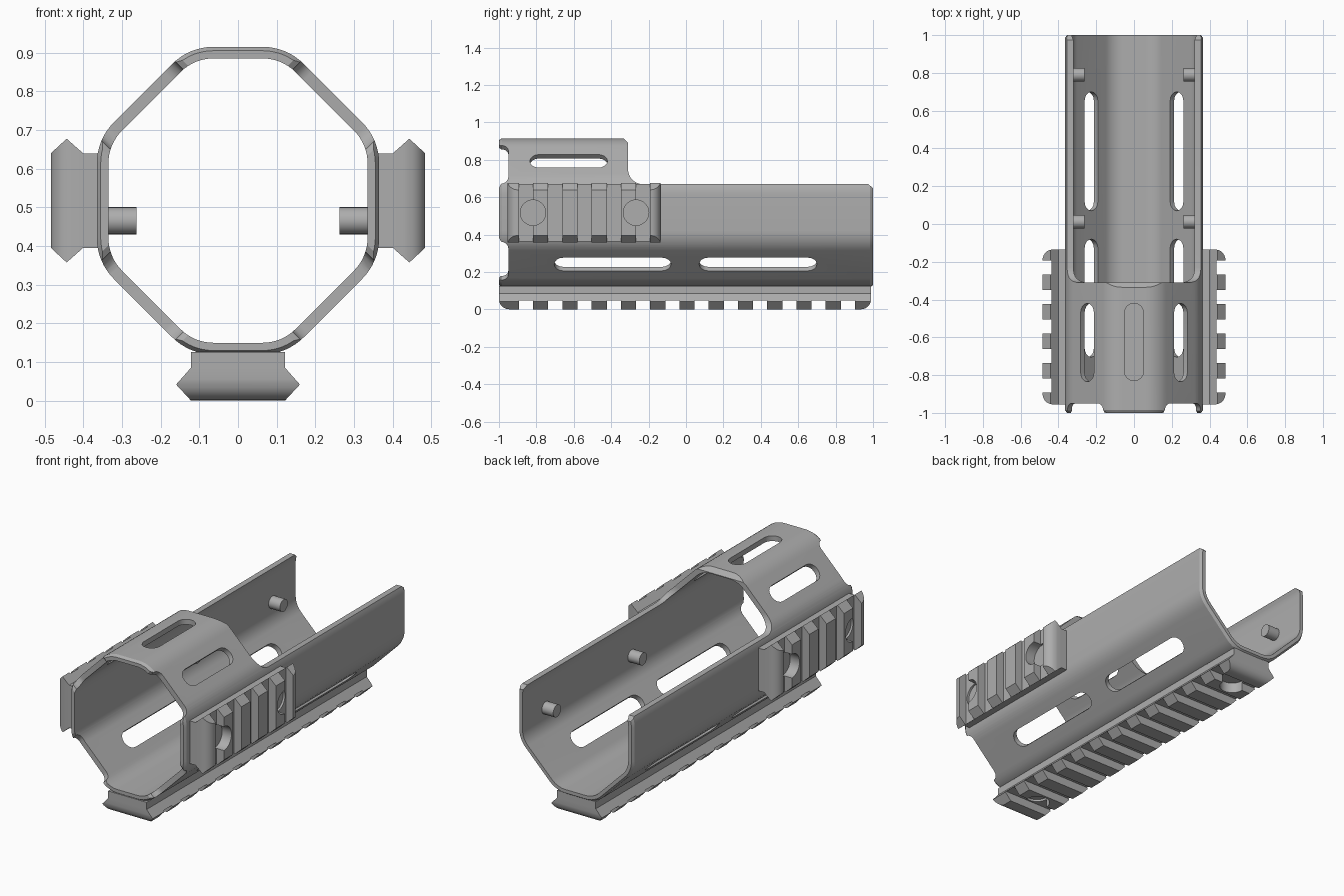
import bpy, bmesh, math
from mathutils import Matrix, Vector

if "Cube" in bpy.data.objects:
    bpy.data.objects.remove(bpy.data.objects["Cube"], do_unlink=True)

grey = bpy.data.materials.new("anodised grey")
grey.use_nodes = True
COLOUR = (0.42, 0.42, 0.42, 1)
grey.diffuse_color = COLOUR
grey.node_tree.nodes["Principled BSDF"].inputs["Base Color"].default_value = COLOUR

HALF_W, HALF_H, DIAG = 0.365, 0.3975, 0.37   # octagon face distances
MID_Z, WALL, BEND = 0.5175, 0.03, 0.15


def frame(degrees):
    """Axes for one octagon face: tangent, along the tube, outward."""
    a = math.radians(degrees)
    s, c = math.sin(a), math.cos(a)
    return Matrix(((c, 0, s, 0), (0, 1, 0, 0), (-s, 0, c, MID_Z), (0, 0, 0, 1)))


def finish(name, bm):
    bmesh.ops.recalc_face_normals(bm, faces=bm.faces)
    mesh = bpy.data.meshes.new(name)
    bm.to_mesh(mesh)
    bm.free()
    mesh.materials.append(grey)
    obj = bpy.data.objects.new(name, mesh)
    bpy.context.collection.objects.link(obj)
    return obj


def loft(name, rings, closed=False):
    bm = bmesh.new()
    rows = [[bm.verts.new(p) for p in ring] for ring in rings]
    n = len(rows[0])
    pairs = list(zip(rows, rows[1:]))
    if closed:
        pairs.append((rows[-1], rows[0]))
    else:
        bm.faces.new(rows[0])
        bm.faces.new(rows[-1])
    for a, b in pairs:
        for i in range(n):
            j = (i + 1) % n
            bm.faces.new((a[i], a[j], b[j], b[i]))
    return finish(name, bm)


def prism(name, matrix, place, points, start, end):
    """Extrude a 2D outline; place maps (p, q, depth) to local axes."""
    return loft(name, [[matrix @ Vector(place(p, q, d)) for p, q in points]
                       for d in (start, end)])


def arc(cx, cy, r, a0, a1, steps=8):
    return [(cx + r * math.cos(math.radians(a0 + (a1 - a0) * i / steps)),
             cy + r * math.sin(math.radians(a0 + (a1 - a0) * i / steps)))
            for i in range(steps + 1)]


def boolean(obj, cutters, operation="DIFFERENCE"):
    for cutter in cutters:
        cutter.hide_render = True
        mod = obj.modifiers.new("cut", "BOOLEAN")
        mod.operation, mod.solver, mod.object = operation, "EXACT", cutter
    deps = bpy.context.evaluated_depsgraph_get()
    baked = bpy.data.meshes.new_from_object(obj.evaluated_get(deps))
    obj.modifiers.clear()
    obj.data = baked
    for cutter in cutters:
        bpy.data.objects.remove(cutter, do_unlink=True)


def smooth(obj):
    bpy.ops.object.select_all(action="DESELECT")
    obj.select_set(True)
    bpy.context.view_layer.objects.active = obj
    bpy.ops.object.shade_smooth_by_angle(angle=math.radians(25))


def flat(p, q, d):        # outline lies on the face, depth goes outward
    return (p, q, d)


def across(p, q, d):      # outline is along/outward, depth goes sideways
    return (d, p, q)


def along(p, q, d):       # outline is sideways/outward, depth runs along
    return (p, d, q)


def face_distance(k):
    return DIAG if k % 2 else (HALF_H, HALF_W)[k // 2 % 2]


# Octagonal tube with rounded bends and chamfered rims
def section(inset, y):
    ring = []
    for k in range(8):
        a0, a1 = math.radians(45 * k), math.radians(45 * k + 45)
        normals = Matrix(((math.sin(a0), math.cos(a0)), (math.sin(a1), math.cos(a1))))
        centre = normals.inverted() @ Vector((face_distance(k) - BEND,
                                              face_distance(k + 1) - BEND))
        for i in range(9):
            a = a0 + (a1 - a0) * i / 8
            ring.append((centre.x + (BEND - inset) * math.sin(a), y,
                         MID_Z + centre.y + (BEND - inset) * math.cos(a)))
    return ring


tube = loft("handguard_tube",
            [section(i, y) for i, y in ((WALL, -1), (0.01, -1), (0, -0.985),
                                        (0, 0.985), (0.01, 1), (WALL, 1))], closed=True)


def slot(degrees, t, y0, y1, half=0.05):
    pts = arc(t, y1 - half, half, 0, 180) + arc(t, y0 + half, half, 180, 360)
    return prism("slot_cutter", frame(degrees), flat, pts, 0.25, 0.55)


# Open rear top with a filleted step
step = [(-0.335, 1.2), (-0.335, 0.915), (-0.31, 0.89)]
step += arc(-0.23, 0.75, 0.08, 180, 270) + [(0.975, 0.67), (1.01, 0.64), (1.2, 0.64), (1.2, 1.2)]
cutters = [prism("step_cutter", Matrix(), across, step, -1, 1)]

# Slots and front scallops on the diagonal faces, plus the top slot
scallop = [(-0.155, -1.1), (-0.155, -1)] + arc(-0.1, -0.99, 0.04, 180, 90, 5)
scallop += arc(0.1, -0.99, 0.04, 90, 0, 5) + [(0.155, -1), (0.155, -1.1)]
for degrees, t in ((45, -0.02), (135, 0.02), (225, -0.02), (315, 0.02)):
    cutters.append(prism("scallop_cutter", frame(degrees), flat, scallop, 0.2, 0.6))
    if degrees in (45, 315):
        cutters.append(slot(degrees, t, -0.835, -0.42))
    else:
        cutters.append(slot(degrees, t, -0.705, -0.08))
        cutters.append(slot(degrees, t, 0.07, 0.70))
cutters.append(slot(0, 0, -0.83, -0.42))
boolean(tube, cutters)
smooth(tube)


# Accessory rails: dovetail bar, toothed silhouette, screw recesses
TIP, FLOOR, PITCH, FIRST, GAP = 0.119, 0.072, 0.1565, -0.893, 0.075


def rail(name, degrees, base, y0, y1, grooves):
    m = frame(degrees) @ Matrix.Translation((0, 0, base))
    half = [(0.122, -0.006), (0.122, 0.035), (0.16, 0.078), (0.122, TIP)]
    bar = prism(name, m, along, half + [(-u, h) for u, h in reversed(half)], y0, y1)
    r = 0.055
    teeth = [(y0 - 0.001, -0.05)] + arc(y0 + r, TIP - r, r, 180, 90)
    for i in range(grooves):
        g = FIRST + i * PITCH
        teeth += [(g, TIP + 0.01), (g, FLOOR), (g + GAP, FLOOR), (g + GAP, TIP + 0.01)]
    teeth += arc(y1 - r, TIP - r, r, 90, 0) + [(y1 + 0.001, -0.05)]
    boolean(bar, [prism("teeth_mask", m, across, teeth, -0.3, 0.3)], "INTERSECT")
    last = FIRST + (grooves - 1) * PITCH
    boolean(bar, [prism("recess_cutter", m, flat, arc(0, y, 0.068, 0, 348.75, 31), 0.06, 0.3)
                  for y in (FIRST + GAP, last)])
    smooth(bar)


rail("bottom_rail", 180, HALF_H, -1, 0.99, 12)
rail("left_rail", 90, HALF_W, -0.955, -0.135, 5)
rail("right_rail", 270, HALF_W, -0.955, -0.135, 5)

# Locating pins on the inner side walls
for side, degrees in (("left", 90), ("right", 270)):
    for place, y in (("front", 0.012), ("rear", 0.79)):
        t = 0.052 if side == "left" else -0.052
        smooth(prism(f"{side}_{place}_pin", frame(degrees), flat,
                     arc(t, y, 0.035, 0, 345, 23), 0.263, 0.345))
